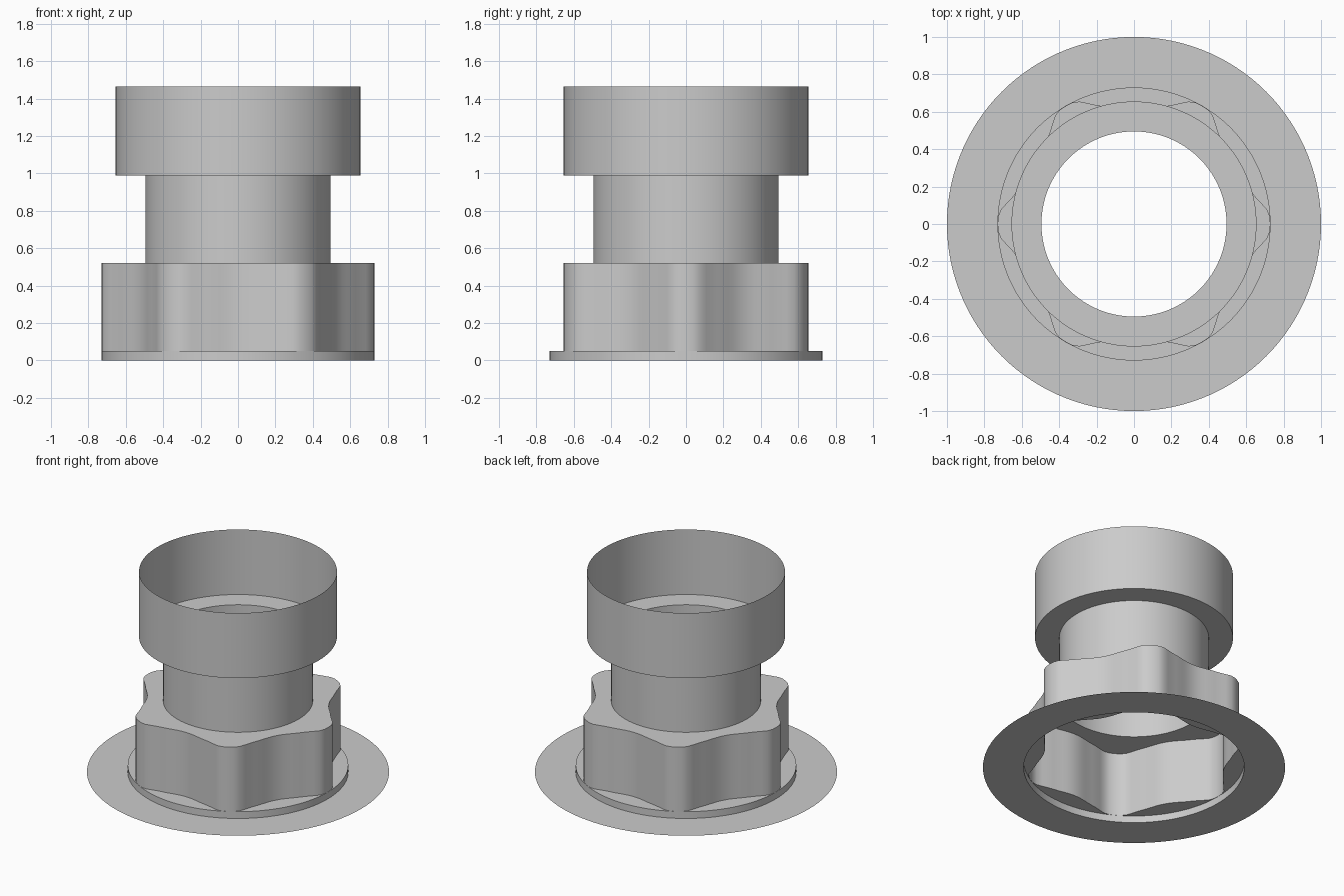
import bpy
import math

cube = bpy.data.objects.get("Cube")
if cube:
    bpy.data.objects.remove(cube, do_unlink=True)

grey = bpy.data.materials.new("plain grey")
grey.use_nodes = True
colour = (0.6, 0.6, 0.6, 1)
grey.diffuse_color = colour
grey.node_tree.nodes["Principled BSDF"].inputs["Base Color"].default_value = colour

SEGMENTS = 120

# Lobed outline: radius every 3 degrees from a lobe's tip to the middle of a flat
LOBE = [0.729, 0.728, 0.717, 0.692, 0.669, 0.652, 0.638, 0.624, 0.613, 0.606, 0.604]


def circle(radius):
    return lambda i: radius


def lobed(i):
    step = i % 20
    return LOBE[min(step, 20 - step)]


def ring(name, lower, z_lower, upper, z_upper):
    """Thin sheet joining two closed outlines."""
    verts = []
    for outline, z in ((lower, z_lower), (upper, z_upper)):
        for i in range(SEGMENTS):
            a = math.tau * i / SEGMENTS
            r = outline(i)
            verts.append((r * math.cos(a), r * math.sin(a), z))
    faces = []
    for i in range(SEGMENTS):
        j = (i + 1) % SEGMENTS
        faces.append((i, j, SEGMENTS + j, SEGMENTS + i))
    mesh = bpy.data.meshes.new(name)
    mesh.from_pydata(verts, [], faces)
    mesh.materials.append(grey)
    mesh.polygons.foreach_set("use_smooth", [True] * len(faces))
    mesh.update()
    obj = bpy.data.objects.new(name, mesh)
    bpy.context.collection.objects.link(obj)
    return obj


rim, neck, cup = circle(0.73), circle(0.495), circle(0.655)

# Flat flange and its low raised step
ring("base_flange", circle(1.0), 0, rim, 0)
ring("step_wall", rim, 0, rim, 0.05)
ring("step_top", rim, 0.05, lobed, 0.05)

# Six-lobed grip
ring("grip_wall", lobed, 0.05, lobed, 0.52)
ring("grip_top", lobed, 0.52, neck, 0.52)

# Neck and open cup
ring("neck_wall", neck, 0.52, neck, 0.99)
ring("cup_floor", neck, 0.99, cup, 0.99)
ring("cup_wall", cup, 0.99, cup, 1.465)
